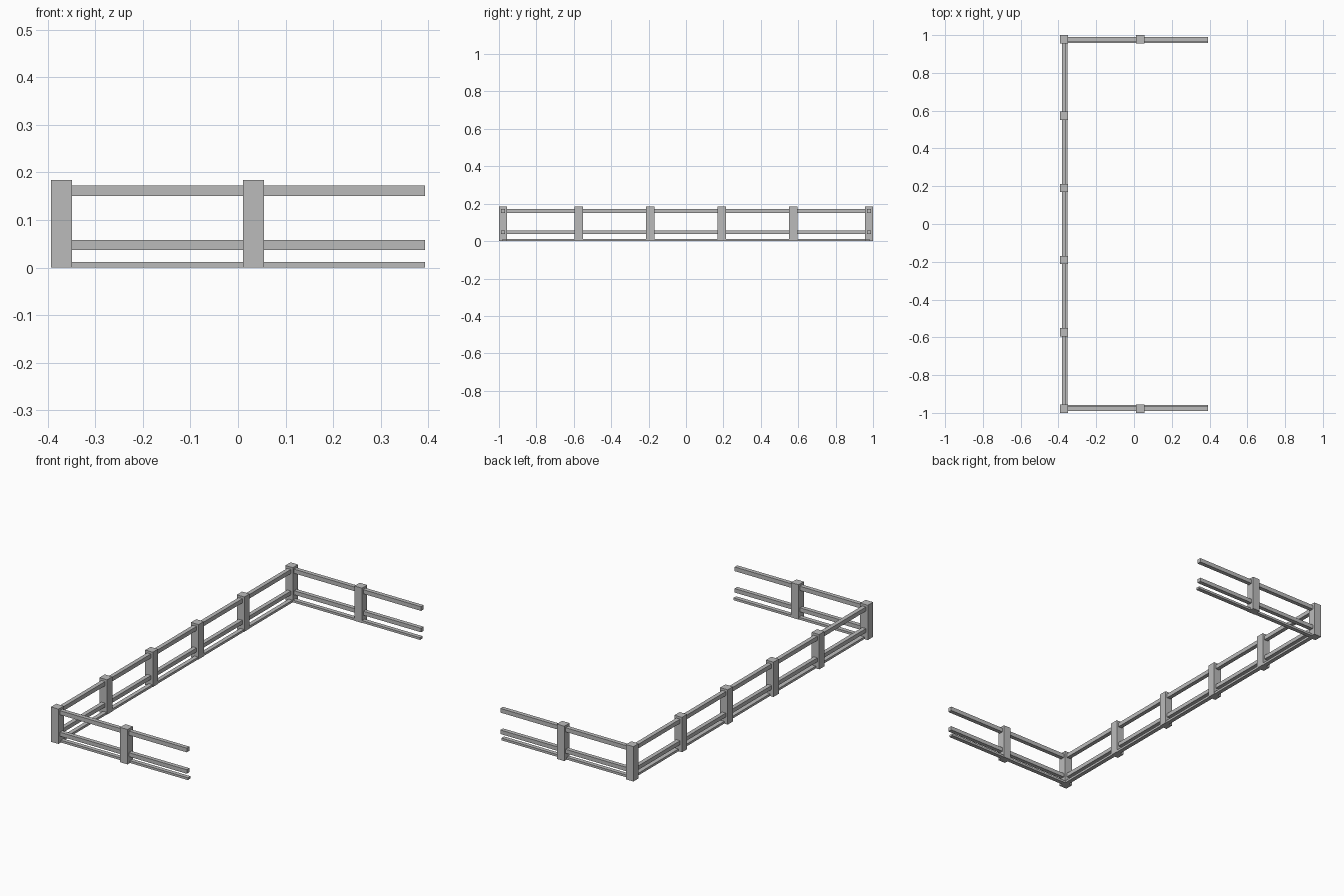
import bpy

cube = bpy.data.objects.get("Cube")
if cube:
    bpy.data.objects.remove(cube, do_unlink=True)

# Single flat grey finish
grey = bpy.data.materials.new("plain_grey")
grey.use_nodes = True
colour = (0.5, 0.5, 0.5, 1)
grey.diffuse_color = colour
bsdf = next(n for n in grey.node_tree.nodes if n.type == 'BSDF_PRINCIPLED')
bsdf.inputs["Base Color"].default_value = colour

POST = 0.044                 # square post width
POST_H = 0.184
RAIL = 0.022                 # rail width
HALF_X, HALF_Y = 0.393, 1.0
CORNER_X = -HALF_X + POST / 2
CORNER_Y = HALF_Y - POST / 2
INSET = 0.009                # bottom rail sits closer to the inside

# Name, bottom, top, inward shift
RAILS = [("top_rail", 0.150, 0.172, 0),
         ("middle_rail", 0.037, 0.058, 0),
         ("bottom_rail", 0, 0.012, INSET)]


def box(name, low, high):
    mid = [(a + b) / 2 for a, b in zip(low, high)]
    bpy.ops.mesh.primitive_cube_add(size=1, location=mid)
    ob = bpy.context.object
    ob.name = name
    ob.scale = [b - a for a, b in zip(low, high)]
    bpy.ops.object.transform_apply(location=False, rotation=False, scale=True)
    ob.data.materials.append(grey)


def post(name, x, y):
    h = POST / 2
    box(name, (x - h, y - h, 0), (x + h, y + h, POST_H))


# Long side posts
for i, y in enumerate((-0.573, -0.191, 0.191, 0.573)):
    post(f"side_post_{i + 1}", CORNER_X, y)

# Long side rails, running between the corner posts
for name, z0, z1, shift in RAILS:
    x = CORNER_X + shift
    end = CORNER_Y - POST / 2
    box("side_" + name, (x - RAIL / 2, -end, z0), (x + RAIL / 2, end, z1))

# Front and back returns: corner post, middle post and open-ended rails
for label, s in (("front", -1), ("back", 1)):
    post(label + "_corner_post", CORNER_X, s * CORNER_Y)
    post(label + "_middle_post", 0.033, s * CORNER_Y)
    for name, z0, z1, shift in RAILS:
        y = s * (CORNER_Y - shift)
        box(f"{label}_{name}", (CORNER_X + POST / 2, y - RAIL / 2, z0),
            (HALF_X, y + RAIL / 2, z1))
